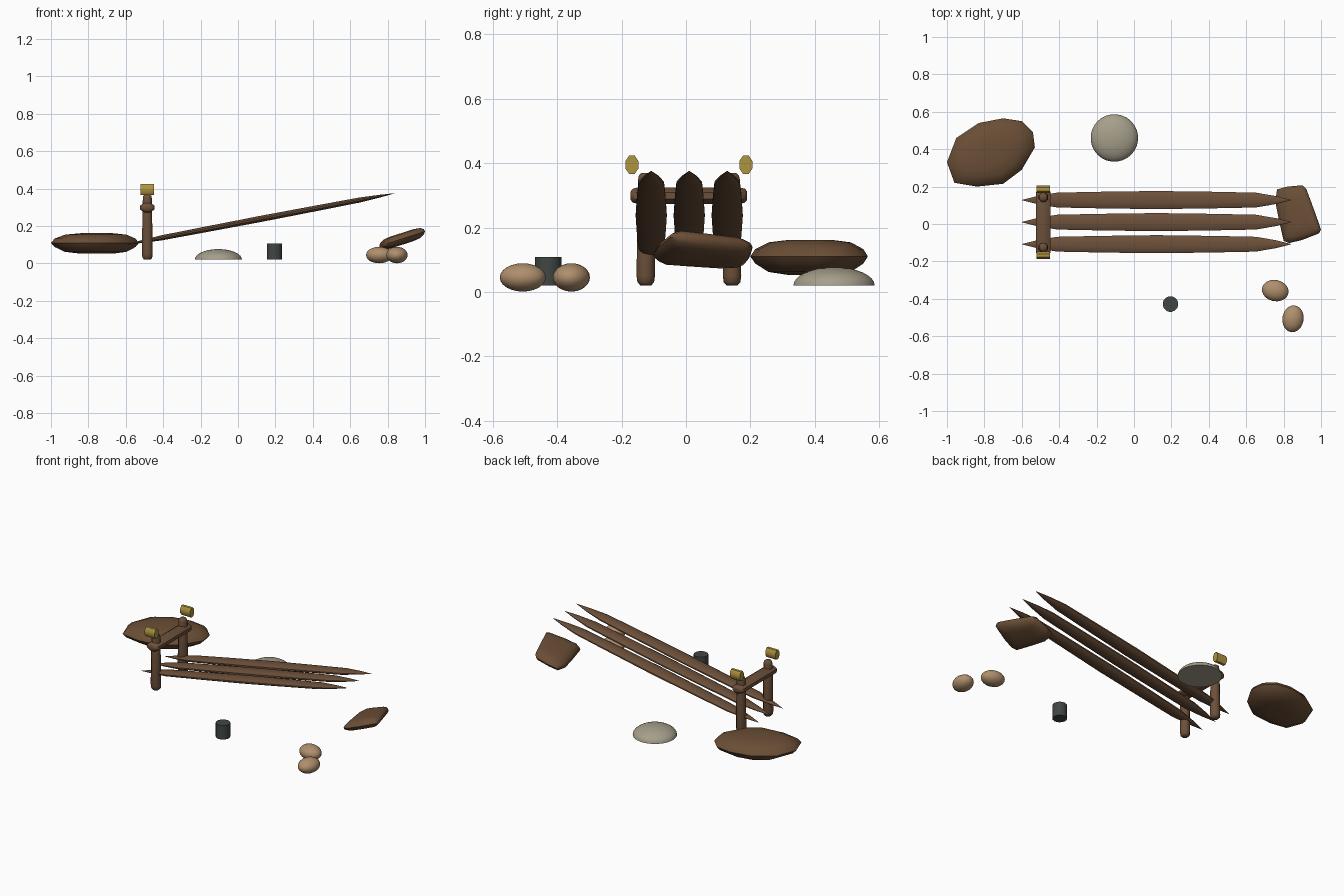
import bpy, bmesh, math
from mathutils import Vector

cube = bpy.data.objects.get("Cube")
if cube:
    bpy.data.objects.remove(cube, do_unlink=True)


def material(name, r, g, b):
    m = bpy.data.materials.new(name)
    m.use_nodes = True
    m.diffuse_color = (r, g, b, 1)
    m.node_tree.nodes["Principled BSDF"].inputs["Base Color"].default_value = (r, g, b, 1)
    return m


wood = material("brown wood", 0.15, 0.08, 0.042)
hide = material("brown hide", 0.145, 0.076, 0.037)
tan = material("tan stone", 0.43, 0.275, 0.15)
grey = material("pale grey stone", 0.38, 0.345, 0.255)
slate = material("dark slate", 0.053, 0.062, 0.056)
brass = material("yellow brass", 0.43, 0.30, 0.05)


def loft(name, rings, mat, angle):
    """Skin a stack of equal rings and close both ends."""
    bm = bmesh.new()
    loops = [[bm.verts.new(p) for p in ring] for ring in rings]
    n = len(loops[0])
    for low, high in zip(loops, loops[1:]):
        for i in range(n):
            j = (i + 1) % n
            bm.faces.new((low[i], low[j], high[j], high[i]))
    bm.faces.new(loops[0][::-1])
    bm.faces.new(loops[-1])
    bmesh.ops.recalc_face_normals(bm, faces=bm.faces)
    mesh = bpy.data.meshes.new(name)
    bm.to_mesh(mesh)
    bm.free()
    mesh.materials.append(mat)
    ob = bpy.data.objects.new(name, mesh)
    bpy.context.collection.objects.link(ob)
    bpy.ops.object.select_all(action="DESELECT")
    ob.select_set(True)
    bpy.context.view_layer.objects.active = ob
    bpy.ops.object.shade_smooth_by_angle(angle=math.radians(angle))
    return ob


def turned(name, profile, mat, place, turn=(0, 0, 0), scale=(1, 1), sides=12, angle=40):
    """Turn a (height, radius) profile, with an elliptical section."""
    steps = [math.tau * (i + 0.5) / sides for i in range(sides)]
    rings = [[(r * scale[0] * math.cos(a), r * scale[1] * math.sin(a), h) for a in steps]
             for h, r in profile]
    ob = loft(name, rings, mat, angle)
    ob.location, ob.rotation_euler = place, turn
    return ob


def slab(name, outline, layers, mat, height, slope=(0, 0)):
    """Stack scaled copies of a plan outline, tilted by a slope."""
    centre = sum((Vector(p) for p in outline), Vector((0, 0))) / len(outline)
    rings = []
    for size, dz in layers:
        ring = []
        for p in outline:
            d = (Vector(p) - centre) * size
            ring.append((centre.x + d.x, centre.y + d.y, height + dz + d.dot(Vector(slope))))
        rings.append(ring)
    return loft(name, rings, mat, 50)


# Pointed, flattened planks leaning on the frame
tilt = math.atan2(0.275, 1.44)
half = [(0.733, 0.001), (0.65, 0.022), (0.54, 0.041), (0.3, 0.046)]
plank = [(-h, r) for h, r in half] + [(0, 0.05)] + half[::-1]
for label, y in (("left", 0.128), ("middle", 0.01), ("right", -0.108)):
    turned("plank_" + label, plank, wood, (0.12, y, 0.238),
           (0, math.pi / 2 - tilt, 0), (0.34, 1))

# Posts and crossbar
post = [(0.02, 0.018), (0.03, 0.028), (0.05, 0.031), (0.2, 0.029),
        (0.35, 0.026), (0.362, 0.023), (0.37, 0.014)]
for label, y in (("back", 0.143), ("front", -0.125)):
    turned("post_" + label, post, wood, (-0.485, y, 0), sides=8, angle=50)
bar_end = [(0.181, 0.022), (0.174, 0.036), (0.16, 0.042)]
bar = [(-h, r) for h, r in bar_end] + bar_end[::-1]
turned("crossbar", bar, wood, (-0.485, 0.009, 0.299), (-math.pi / 2, 0, 0),
       (1, 0.65), sides=8, angle=50)

# Brass knobs beside the post tops
for label, y in (("back", 0.186), ("front", -0.168)):
    turned("knob_" + label, [(-0.035, 0.03), (0.035, 0.03)], brass, (-0.485, y, 0.395),
           (0, math.pi / 2, 0), (1.05, 0.72), sides=8, angle=50)

# Broad flat bundle behind the frame
bundle = [(-1, 0.33), (-0.96, 0.22), (-0.84, 0.2), (-0.7, 0.215), (-0.6, 0.29),
          (-0.53, 0.41), (-0.54, 0.49), (-0.6, 0.55), (-0.7, 0.565), (-0.83, 0.54),
          (-0.95, 0.46)]
slab("hide_bundle", bundle,
     [(0.35, -0.056), (0.7, -0.046), (0.92, -0.02), (1, 0.002),
      (0.92, 0.025), (0.7, 0.046), (0.35, 0.054)], hide, 0.108)

# Tilted cushion under the plank tips
cushion = [(0.755, 0.12), (0.765, 0.185), (0.82, 0.2), (0.9, 0.207), (0.922, 0.185),
           (0.965, 0.07), (1, -0.03), (0.99, -0.05), (0.9, -0.085), (0.83, -0.102),
           (0.8, -0.09), (0.775, 0.02)]
slab("cushion", cushion,
     [(0.5, -0.032), (0.8, -0.027), (0.95, -0.014), (1, 0),
      (0.95, 0.014), (0.8, 0.027), (0.5, 0.032)], hide, 0.129, (0.32, 0))

# Domed stone with a flat base
dome = [(0.02 + 0.057 * math.sin(a), 0.127 * math.cos(a))
        for a in [math.radians(11 * i) for i in range(9)]]
turned("dome_stone", dome, grey, (-0.105, 0.46, 0), sides=28)

# Small dark canister
turned("canister", [(0.02, 0.042), (0.108, 0.042)], slate, (0.195, -0.428, 0), sides=16)

# Pair of egg-shaped stones
for label, x, y, turn in (("back", 0.755, -0.356, -12), ("front", 0.85, -0.507, 82)):
    bpy.ops.mesh.primitive_uv_sphere_add(segments=20, ring_count=12, radius=1,
                                         location=(x, y, 0.045))
    egg = bpy.context.object
    egg.name = "round_stone_" + label
    egg.scale = (0.072, 0.057, 0.044)
    egg.rotation_euler.z = math.radians(turn)
    egg.data.materials.append(tan)
    bpy.ops.object.shade_smooth_by_angle(angle=math.radians(60))
